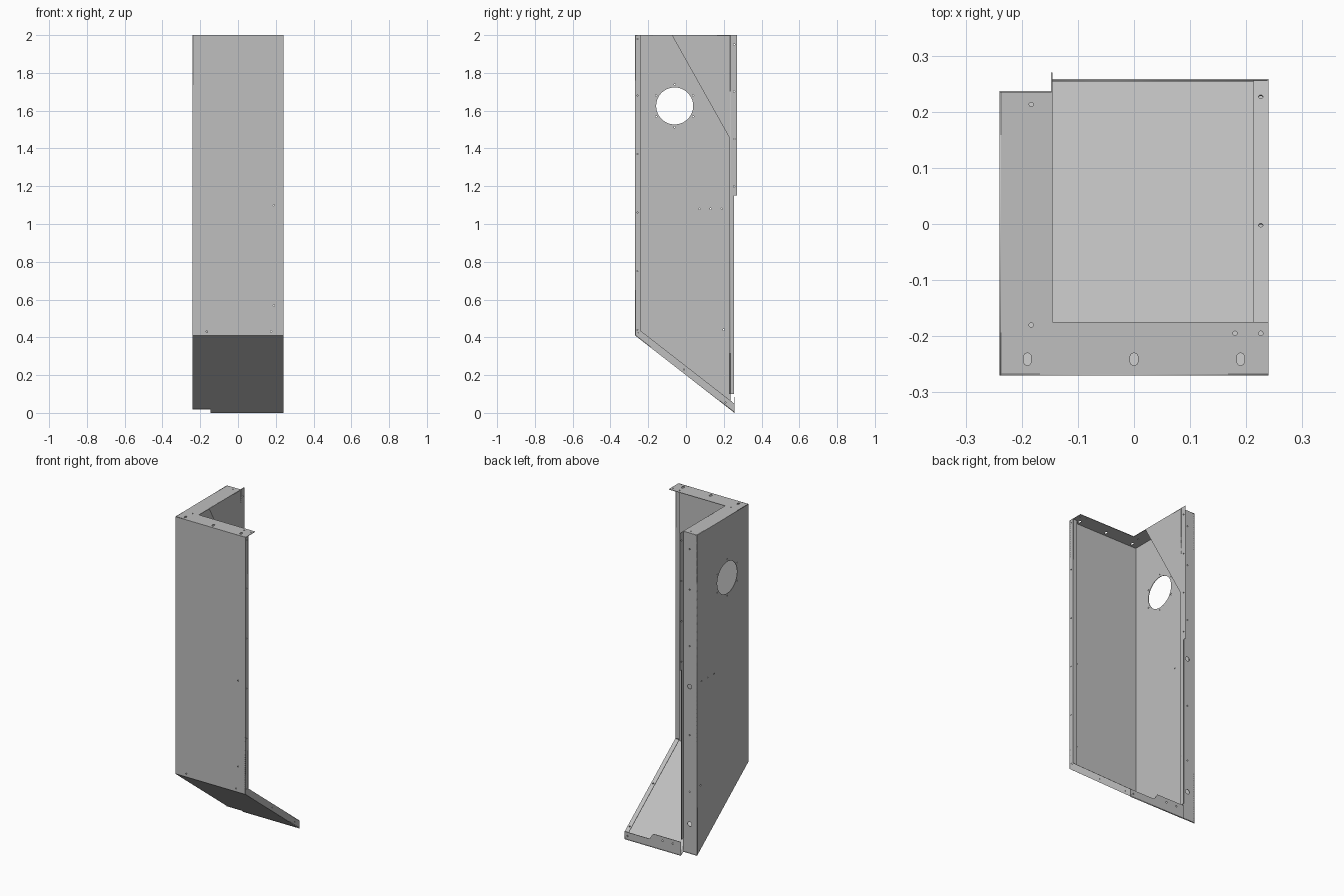
import bpy
from math import cos, sin, tau, hypot
from mathutils import Matrix, Vector

cube = bpy.data.objects.get("Cube")
if cube:
    bpy.data.objects.remove(cube)

# Bare sheet metal
metal = bpy.data.materials.new("light_grey_metal")
metal.use_nodes = True
GREY = (0.52, 0.52, 0.52, 1)
metal.diffuse_color = GREY
metal.node_tree.nodes["Principled BSDF"].inputs["Base Color"].default_value = GREY

T = 0.003           # sheet thickness
X, Y, Z = Vector((1, 0, 0)), Vector((0, 1, 0)), Vector((0, 0, 1))
LEFT, RIGHT, FRONT, BACK, TOP = -0.24, 0.24, -0.27, 0.235, 2.0
END, KNEE = 0.257, 0.41     # rear end of the sloped floor, height of its front
FIN = -0.145                # inner edge of the wide flanges
LIP, RET = 0.03, 0.027      # narrow flange and its return


def circle(u, v, r, stretch=0.0, n=12):
    """Round hole, or a slot when stretched along v."""
    pts = []
    for i in range(n):
        a = tau * (i + 0.5) / n
        pts.append((u + r * cos(a), v + r * sin(a) + (stretch if sin(a) > 0 else -stretch)))
    return pts


def sheet(name, outline, origin, u, v, side=1, holes=()):
    """Flat sheet with holes, thickened to one side of its plane."""
    curve = bpy.data.curves.new(name, "CURVE")
    curve.dimensions = "2D"
    curve.fill_mode = "BOTH"
    curve.extrude = T / 2
    for loop in [outline, *holes]:
        s = curve.splines.new("POLY")
        s.points.add(len(loop) - 1)
        for p, (a, b) in zip(s.points, loop):
            p.co = (a, b, 0, 1)
        s.use_cyclic_u = True
    tmp = bpy.data.objects.new(name + "_outline", curve)
    bpy.context.collection.objects.link(tmp)
    bpy.context.view_layer.update()
    graph = bpy.context.evaluated_depsgraph_get()
    mesh = bpy.data.meshes.new_from_object(tmp.evaluated_get(graph))
    bpy.data.objects.remove(tmp)
    n = u.cross(v)
    frame = Matrix((u, v, n)).transposed().to_4x4()
    frame.translation = origin + n * side * T / 2
    mesh.transform(frame)
    mesh.materials.clear()
    mesh.materials.append(metal)
    ob = bpy.data.objects.new(name, mesh)
    bpy.context.collection.objects.link(ob)
    return ob


def rect(u0, u1, v0, v1):
    return [(u0, v0), (u1, v0), (u1, v1), (u0, v1)]


def bolts(points, r=0.004):
    return [circle(u, v, r) for u, v in points]


def floor_z(y):
    return KNEE * (END - y) / (END - FRONT)


# Side panel with the round port and its bolt circle
port = (-0.06, 1.625)
ring = [(port[0] + 0.113 * sin(tau * i / 6), port[1] + 0.113 * cos(tau * i / 6)) for i in range(6)]
sheet("side_panel", [(FRONT, KNEE), (BACK, floor_z(BACK)), (BACK, TOP), (FRONT, TOP)],
      X * LEFT, Y, Z, 1,
      [circle(*port, 0.098, n=48)] + bolts(ring + [(0.07, 1.08), (0.13, 1.08), (0.19, 1.08), (0.2, 0.44)]))

# Front panel
sheet("front_panel", rect(LEFT, RIGHT, KNEE, TOP), Y * FRONT, X, Z, -1,
      bolts([(0.19, 1.1), (0.19, 0.57), (0.175, 0.43), (-0.165, 0.43)]))

# Top flanges, mitred at the corner
inner = FRONT + 0.095
sheet("front_top_flange", [(LEFT, FRONT), (RIGHT, FRONT), (RIGHT, inner), (FIN, inner)],
      Z * TOP, X, Y, -1,
      [circle(x, -0.241, 0.007, 0.004) for x in (-0.19, 0, 0.19)]
      + bolts([(0.18, -0.195), (0.226, -0.195)]))
sheet("side_top_flange", [(LEFT, FRONT), (FIN, inner), (FIN, BACK), (LEFT, BACK)],
      Z * TOP, X, Y, -1, bolts([(-0.183, -0.18), (-0.183, 0.213)]))

# Rear flange of the side panel, and the gusset fin along its inner edge
sheet("rear_flange", rect(LEFT, FIN, floor_z(BACK), TOP), Y * BACK, X, Z, 1,
      bolts([(-0.19, z) for z in (0.4, 0.75, 1.3, 1.65, 1.9)])
      + bolts([(-0.19, 0.2), (-0.19, 1.05)], 0.014))
sheet("gusset_fin", [(-0.075, TOP), (0.228, 1.46), (0.228, 0.1), (0.254, 0.1),
                     (0.254, 1.15), (0.27, 1.15), (0.27, TOP)],
      X * FIN, Y, Z, -1, bolts([(0.255, z) for z in (1.2, 1.45, 1.7, 1.95)]))

# Open edge of the front panel: flange and inward return
fold = FRONT + LIP
sheet("front_edge_flange", [(FRONT, KNEE), (fold, 0.435), (fold, TOP), (FRONT, TOP)],
      X * RIGHT, Y, Z, -1,
      bolts([(-0.257, z) for z in (0.44, 0.75, 1.06, 1.37, 1.68, 1.98)], 0.003))
sheet("front_edge_return", rect(RIGHT - RET, RIGHT, 0.435, TOP), Y * fold, X, Z, 1)

# Sloped floor, notched behind the side panel
length = hypot(END - FRONT, KNEE)
down = Vector((0, END - FRONT, -KNEE)) / length
start = Vector((0, FRONT, KNEE))
notch = length * (BACK - FRONT) / (END - FRONT)
sheet("sloped_floor", [(LEFT, 0), (RIGHT, 0), (RIGHT, length), (FIN, length),
                       (FIN, notch), (LEFT, notch)], start, X, down, 1)

# Open edge of the floor: flange and inward return
rise = 0.048
sheet("floor_edge_flange", [(FRONT, KNEE), (END, 0), (END, rise), (fold, floor_z(fold) + rise)],
      X * RIGHT, Y, Z, -1, bolts([(-0.01, 0.23), (0.21, 0.055)], 0.003))
sheet("floor_edge_return", rect(RIGHT - RET, RIGHT, 0.01, 0.637),
      start + X.cross(down) * 0.038, X, down, -1, bolts([(0.226, 0.31), (0.226, 0.6)]))

# Stepped lip along the rear end of the floor
sheet("floor_rear_lip", [(FIN, 0), (RIGHT, 0), (RIGHT, rise), (0.07, rise),
                         (0.045, 0.085), (FIN, 0.085)], Y * END, X, Z, 1,
      bolts([(-0.02, 0.06), (-0.09, 0.06), (0.22, 0.025)], 0.005))
